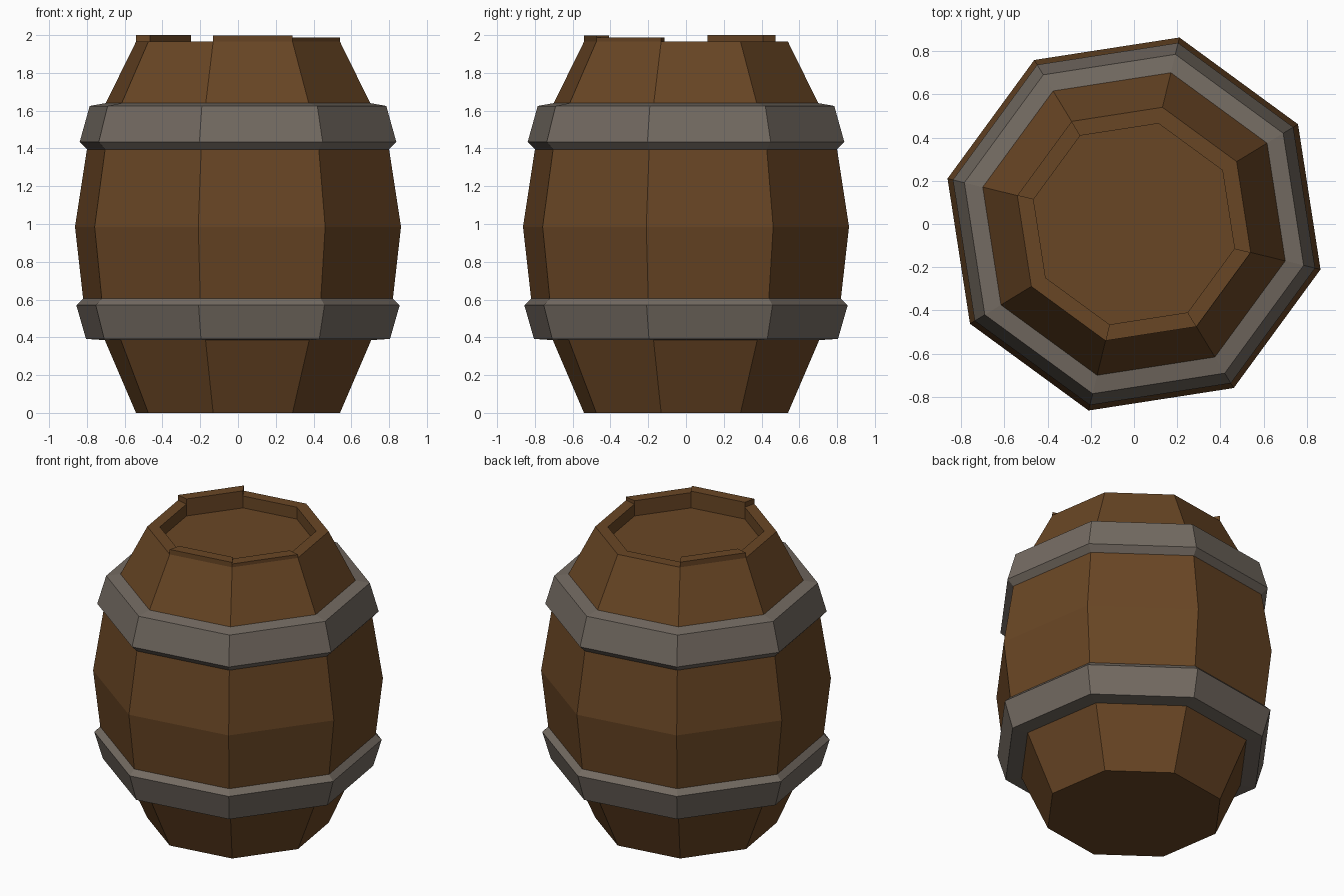
import bpy, bmesh, math

if "Cube" in bpy.data.objects:
    bpy.data.objects.remove(bpy.data.objects["Cube"])

SIDES = 8
START = math.radians(31.3)      # angle of the first corner
K = 1 / math.cos(math.radians(13.7))   # silhouette half-width -> corner radius


def material(name, rgb):
    m = bpy.data.materials.new(name)
    m.diffuse_color = (*rgb, 1)
    m.use_nodes = True
    m.node_tree.nodes["Principled BSDF"].inputs["Base Color"].default_value = m.diffuse_color
    return m


wood = material("brown wood", (0.141, 0.061, 0.018))
iron = material("grey iron", (0.174, 0.147, 0.122))


def corner(i, half_width, z):
    a = START + i * math.tau / SIDES
    return (half_width * K * math.cos(a), half_width * K * math.sin(a), z)


def finish(name, bm, mat):
    me = bpy.data.meshes.new(name)
    bm.to_mesh(me)
    bm.free()
    me.materials.append(mat)
    ob = bpy.data.objects.new(name, me)
    bpy.context.collection.objects.link(ob)
    return ob


def lathe(name, profile, mat, cap_start=False, cap_end=False):
    """Eight-sided band through (half width, z) points, listed bottom to top."""
    bm = bmesh.new()
    rings = [[bm.verts.new(corner(i, r, z)) for i in range(SIDES)] for r, z in profile]
    for a, b in zip(rings, rings[1:]):
        for i in range(SIDES):
            j = (i + 1) % SIDES
            bm.faces.new((a[i], a[j], b[j], b[i]))
    if cap_start:
        bm.faces.new(rings[0][::-1])
    if cap_end:
        bm.faces.new(rings[-1])
    return finish(name, bm, mat)


RIM_OUT, RIM_IN, RIM_Z, LID_Z = 0.54, 0.465, 1.965, 1.885

# Wooden body in three sections, meeting the hoops edge to edge
lathe("lower_staves", [(0.54, 0), (0.705, 0.385)], wood, cap_start=True)
lathe("middle_staves", [(0.82, 0.605), (0.863, 0.985), (0.80, 1.395)], wood)
lathe("upper_staves_and_lid",
      [(0.70, 1.64), (RIM_OUT, RIM_Z), (RIM_IN, RIM_Z), (RIM_IN, LID_Z)],
      wood, cap_end=True)

# Iron hoops
lathe("lower_hoop", [(0.705, 0.385), (0.805, 0.392), (0.856, 0.57), (0.82, 0.605)], iron)
lathe("upper_hoop", [(0.80, 1.395), (0.838, 1.435), (0.785, 1.625), (0.70, 1.64)], iron)

# Stave ends that stand above the rim: side index -> top height
for n, (i, top) in enumerate({2: 2.0, 5: 1.998, 6: 1.988}.items()):
    bm = bmesh.new()
    low, high = [[bm.verts.new(corner(k, r, z)) for k, r in
                  ((i, RIM_OUT), (i + 1, RIM_OUT), (i + 1, RIM_IN), (i, RIM_IN))]
                 for z in (RIM_Z, top)]
    bm.faces.new(high)
    for a in range(4):
        b = (a + 1) % 4
        bm.faces.new((low[a], low[b], high[b], high[a]))
    finish(f"raised_stave_end_{n + 1}", bm, wood)
